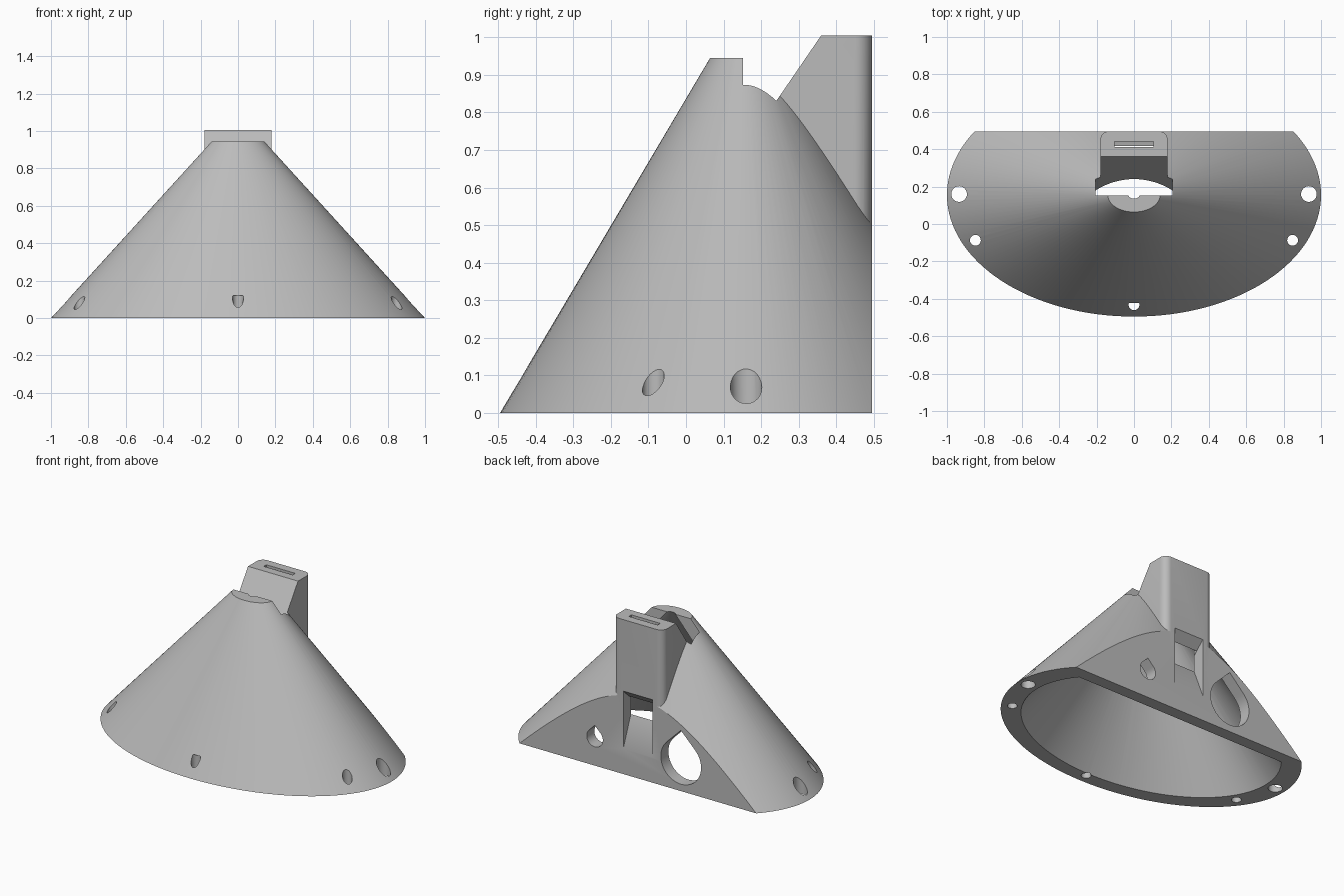
import bpy, bmesh, math
from mathutils import Vector

if "Cube" in bpy.data.objects:
    bpy.data.objects.remove(bpy.data.objects["Cube"], do_unlink=True)

MID_Y, RY, BACK = 0.155, 0.65, 0.495   # cone axis, depth radius, back plane

grey = bpy.data.materials.new("plain grey")
grey.use_nodes = True
colour = (0.5, 0.5, 0.5, 1)
grey.diffuse_color = colour
grey.node_tree.nodes["Principled BSDF"].inputs["Base Color"].default_value = colour


def finish(bm, name):
    bmesh.ops.recalc_face_normals(bm, faces=bm.faces)
    mesh = bpy.data.meshes.new(name)
    bm.to_mesh(mesh)
    bm.free()
    mesh.materials.append(grey)
    obj = bpy.data.objects.new(name, mesh)
    bpy.context.collection.objects.link(obj)
    return obj


def half_cone(name, z0, s0, z1, s1, back):
    """Elliptical frustum sliced flat at the back."""
    bm = bmesh.new()
    bmesh.ops.create_cone(bm, cap_ends=True, segments=128, radius1=s0, radius2=s1, depth=z1 - z0)
    for v in bm.verts:
        v.co = Vector((v.co.x, MID_Y + v.co.y * RY, v.co.z + (z0 + z1) / 2))
    cut = bmesh.ops.bisect_plane(bm, geom=bm.verts[:] + bm.edges[:] + bm.faces[:],
                                 plane_co=(0, back, 0), plane_no=(0, 1, 0), clear_outer=True)
    rim = [e for e in cut["geom_cut"] if isinstance(e, bmesh.types.BMEdge)]
    bmesh.ops.holes_fill(bm, edges=rim, sides=0)
    return finish(bm, name)


def prism(name, outline, axis, lo, hi):
    """Extrude a 2D outline along the x, y or z axis."""
    def place(p, d):
        co = list(p)
        co.insert("xyz".index(axis), d)
        return co
    bm = bmesh.new()
    face = bm.faces.new([bm.verts.new(place(p, lo)) for p in outline])
    new = bmesh.ops.extrude_face_region(bm, geom=[face])["geom"]
    step = Vector(place((0, 0), hi - lo))
    bmesh.ops.translate(bm, vec=step, verts=[v for v in new if isinstance(v, bmesh.types.BMVert)])
    return finish(bm, name)


def arc(cx, cy, r, start, end, n):
    angles = [math.radians(start + (end - start) * i / n) for i in range(n + 1)]
    return [(cx + r * math.cos(a), cy + r * math.sin(a)) for a in angles]


def combine(body, other, mode):
    mod = body.modifiers.new(mode, "BOOLEAN")
    mod.operation, mod.solver, mod.object = mode, "EXACT", other
    bpy.context.view_layer.objects.active = body
    bpy.ops.object.modifier_apply(modifier=mod.name)
    bpy.data.objects.remove(other, do_unlink=True)


# Outer cone shell
body = half_cone("cone_mount", 0, 1, 0.945, 0.14, BACK)

# Upright pillar with rounded back corners
r, w = 0.045, 0.18
outline = [(-w, 0.2), (w, 0.2)] + arc(w - r, BACK - r, r, 0, 90, 8) + arc(r - w, BACK - r, r, 90, 180, 8)
combine(body, prism("pillar", outline, "z", 0.35, 1.005), "UNION")

# Hollow interior
inner = lambda z: 0.865 - 0.884 * z
cutters = [half_cone("cavity", -0.02, inner(-0.02), 0.96, inner(0.96), 0.417)]

# Sloping notch between the cone tip and the pillar
cutters.append(prism("tip_notch", [(0.152, 0.702), (0.24, 0.83), (0.497, 1.205), (0.152, 1.205)],
                     "x", -0.205, 0.205))

# Strap slot down the pillar and its ramped opening in the back
cutters.append(prism("strap_slot", [(-0.104, 0.413), (0.104, 0.413), (0.104, 0.44), (-0.104, 0.44)],
                     "z", 0.42, 1.1))
cutters.append(prism("strap_opening", [(0.55, 0.165), (0.55, 0.54), (BACK, 0.54), (0.415, 0.463),
                                       (0.37, 0.463), (0.37, 0.365), (0.415, 0.365), (BACK, 0.165)],
                     "x", -0.105, 0.105))

# Teardrop holes in the back wall
for name, x, z, radius in (("large_hole", -0.31, 0.19, 0.145), ("small_hole", 0.31, 0.18, 0.058)):
    drop = arc(x, z, radius, 135, 405, 36) + [(x, z + radius * math.sqrt(2))]
    cutters.append(prism(name, drop, "y", 0.33, 0.6))

# Screw holes around the rim
screws = [(0, -0.432, 0.029)]
for side in (-1, 1):
    screws += [(side * 0.935, 0.16, 0.042), (side * 0.848, -0.087, 0.029)]
for x, y, radius in screws:
    cutters.append(prism("screw_hole", arc(x, y, radius, 0, 345, 23), "z", -0.1, 0.122))

for cutter in cutters:
    combine(body, cutter, "DIFFERENCE")

# Smooth curves with sharp edges
bpy.ops.object.select_all(action="DESELECT")
body.select_set(True)
bpy.context.view_layer.objects.active = body
bpy.ops.object.shade_smooth_by_angle(angle=math.radians(25))
